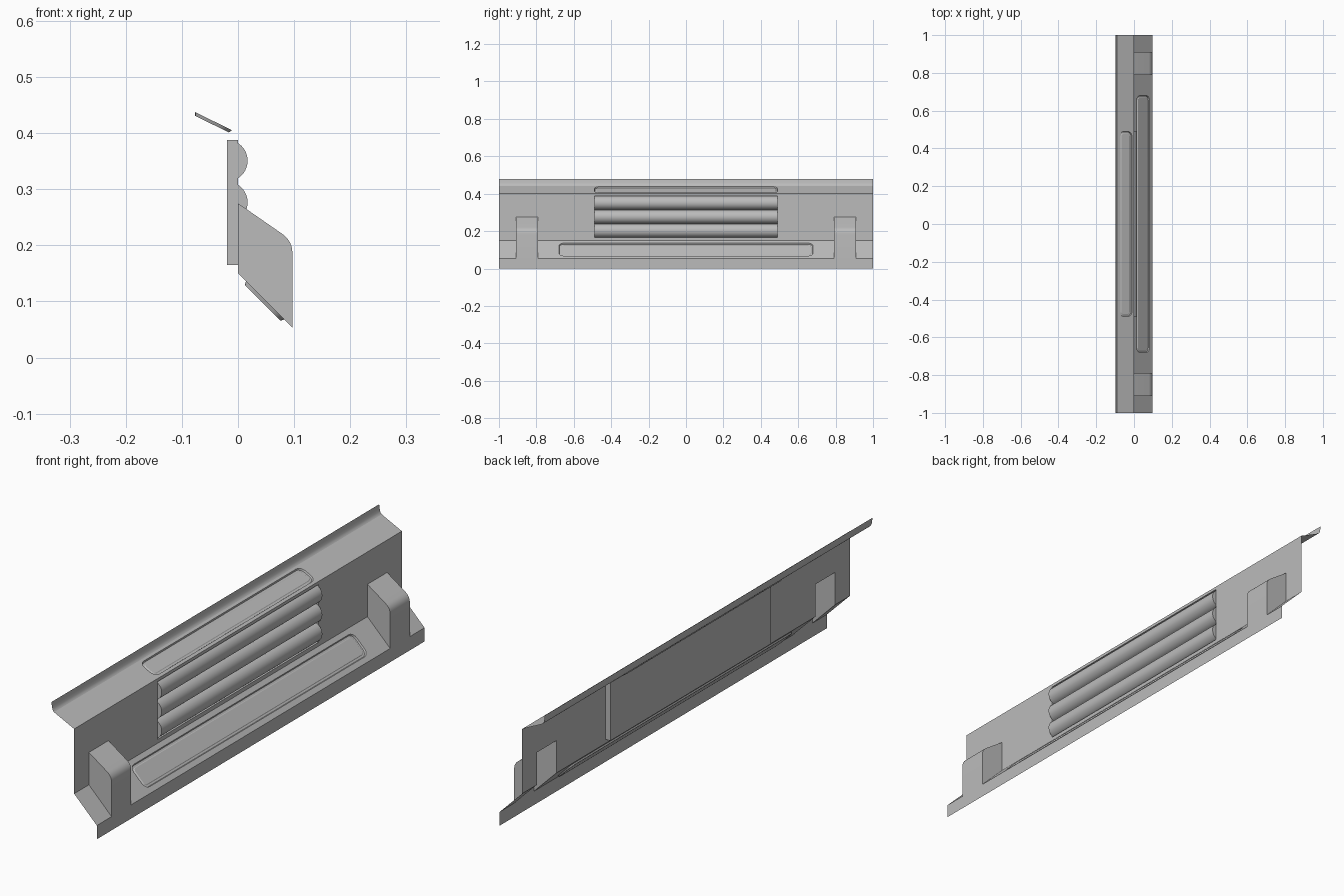
import bpy, bmesh, math
from mathutils import Vector

if "Cube" in bpy.data.objects:
    bpy.data.objects.remove(bpy.data.objects["Cube"], do_unlink=True)

grey = bpy.data.materials.new("panel grey")
grey.use_nodes = True
COLOUR = (0.5, 0.5, 0.5, 1)
grey.diffuse_color = COLOUR
grey.node_tree.nodes["Principled BSDF"].inputs["Base Color"].default_value = COLOUR

# Main section sizes
HALF = 1.0
WALL_TOP, WALL_BOTTOM = 0.40, 0.15
FRONT, LIP_TOP = 0.097, 0.053
FLANGE_END = (-0.086, 0.442)
BLOCK_IN, BLOCK_OUT, BLOCK_TOP = 0.79, 0.91, 0.275
REC_HALF, REC_LOW, REC_HIGH, REC_DEPTH = 0.49, 0.165, 0.388, 0.02


def finish(name, bm, toward=None, away=None):
    """Orient the faces by a direction or away from a point, and make the object."""
    bm.normal_update()
    for f in bm.faces:
        aim = Vector(toward) if toward else f.calc_center_median() - Vector(away)
        if f.normal.dot(aim) < 0:
            f.normal_flip()
    me = bpy.data.meshes.new(name)
    bm.to_mesh(me)
    bm.free()
    me.materials.append(grey)
    me.shade_smooth()
    me.set_sharp_from_angle(angle=math.radians(32))
    ob = bpy.data.objects.new(name, me)
    bpy.context.collection.objects.link(ob)
    return ob


def loop(bm, points):
    verts = [bm.verts.new(p) for p in points]
    edges = [bm.edges.new((verts[i - 1], verts[i])) for i in range(len(verts))]
    return verts, edges


def bridge(bm, a, b):
    for i in range(len(a)):
        bm.faces.new((a[i - 1], a[i], b[i], b[i - 1]))


def strip(name, profile, y0, y1, toward):
    """Sweep an x-z profile along y as a thin sheet."""
    bm = bmesh.new()
    rows = [[bm.verts.new((x, y, z)) for x, z in profile] for y in (y0, y1)]
    for i in range(len(profile) - 1):
        bm.faces.new((rows[0][i], rows[0][i + 1], rows[1][i + 1], rows[1][i]))
    return finish(name, bm, toward=toward)


def rounded(half_u, v0, v1, r, steps=4):
    """Rounded rectangle outline in (y, distance along slope)."""
    pts = []
    for k, (cu, cv) in enumerate(((half_u - r, v1 - r), (r - half_u, v1 - r),
                                  (r - half_u, v0 + r), (half_u - r, v0 + r))):
        for s in range(steps + 1):
            a = math.pi / 2 * (k + s / steps)
            pts.append((cu + r * math.cos(a), cv + r * math.sin(a)))
    return pts


def embossed_sheet(name, start, end, half, panel_half, m0, m1):
    """Sloping sheet holding a sunken panel with a bevelled rim."""
    a, b = Vector((start[0], 0, start[1])), Vector((end[0], 0, end[1]))
    d = (b - a).normalized()
    n = Vector((-d.z, 0, d.x))
    if n.z < 0:
        n = -n
    length = (b - a).length

    def at(u, v, depth=0):
        p = a + d * v - n * depth
        return (p.x, u, p.z)

    bm = bmesh.new()
    edges = loop(bm, [at(-half, 0), at(half, 0), at(half, length), at(-half, length)])[1]
    rim, rim_edges = loop(bm, [at(u, v) for u, v in rounded(panel_half, m0, length - m1, 0.025)])
    bmesh.ops.triangle_fill(bm, edges=edges + rim_edges, use_beauty=True)
    last = rim
    for inset, depth in ((0.003, 0.006), (0.010, 0.006), (0.013, 0.004)):
        ring = [bm.verts.new(at(u, v, depth)) for u, v in
                rounded(panel_half - inset, m0 + inset, length - m1 - inset, 0.025 - inset)]
        bridge(bm, last, ring)
        last = ring
    bm.faces.new(last)
    return finish(name, bm, toward=n)


# Upright wall with notches for the blocks and an opening for the ribs
bm = bmesh.new()
right_half = [(BLOCK_IN, WALL_BOTTOM), (BLOCK_IN, BLOCK_TOP), (BLOCK_OUT, BLOCK_TOP),
              (BLOCK_OUT, WALL_BOTTOM), (HALF, WALL_BOTTOM), (HALF, WALL_TOP)]
outline = right_half + [(-y, z) for y, z in reversed(right_half)]
opening = [(-REC_HALF, REC_LOW), (REC_HALF, REC_LOW), (REC_HALF, REC_HIGH), (-REC_HALF, REC_HIGH)]
wall_edges = loop(bm, [(0, y, z) for y, z in outline])[1]
wall_edges += loop(bm, [(0, y, z) for y, z in opening])[1]
bmesh.ops.triangle_fill(bm, edges=wall_edges, use_beauty=True)
finish("upright_wall", bm, toward=(1, 0, 0))

# Shallow tray behind the opening
bm = bmesh.new()
front_ring = [bm.verts.new((0, y, z)) for y, z in opening]
back_ring = [bm.verts.new((-REC_DEPTH, y, z)) for y, z in opening]
bridge(bm, front_ring, back_ring)
bm.faces.new(back_ring)
tray = finish("rib_tray", bm, away=(0, 0, (REC_LOW + REC_HIGH) / 2))
tray.data.flip_normals()

# Three half-round ribs
pitch = (REC_HIGH - REC_LOW) / 3
for i in range(3):
    zc = REC_LOW + pitch * (i + 0.5)
    bm = bmesh.new()
    arc = [(pitch / 2 * math.cos(math.pi * (k / 20 - 0.5)) - REC_DEPTH,
            zc + pitch / 2 * math.sin(math.pi * (k / 20 - 0.5))) for k in range(21)]
    ends = [[bm.verts.new((x, y, z)) for x, z in arc] for y in (-REC_HALF, REC_HALF)]
    bridge(bm, *ends)
    for e in ends:
        bm.faces.new(e)
    finish(f"rib_{i + 1}", bm, away=(-REC_DEPTH / 2, 0, zc))

# Top flange with its sunken panel and upturned rim
embossed_sheet("top_flange", (0, WALL_TOP), FLANGE_END, HALF, REC_HALF, 0.012, 0.010)
strip("top_rim", [FLANGE_END, (-0.090, 0.446), (-0.093, 0.453), (-0.095, 0.463), (-0.097, 0.478)],
      -HALF, HALF, (1, 0, 0.5))

# Lower slope, its end pieces and the front lip
slope = [(0, WALL_BOTTOM), (FRONT, LIP_TOP)]
embossed_sheet("lower_slope", *slope, BLOCK_IN, 0.68, 0.020, 0.021)
for side, label in ((1, "back"), (-1, "front")):
    strip(f"{label}_slope_end", slope, side * BLOCK_OUT, side * HALF, (1, 0, 1))
strip("front_lip", [(FRONT, LIP_TOP), (FRONT, 0)], -HALF, HALF, (1, 0, 0))

# Hollow blocks with a rounded upper corner, open behind
corner, before, after = Vector((FRONT, 0.208)), Vector((0.078, 0.221)), Vector((FRONT, 0.186))
top_line = [Vector((0, BLOCK_TOP))]
for k in range(7):
    t = k / 6
    top_line.append(before * (1 - t) ** 2 + corner * 2 * t * (1 - t) + after * t * t)
top_line.append(Vector((FRONT, LIP_TOP)))
for side, label in ((1, "back"), (-1, "front")):
    bm = bmesh.new()
    rows = [[bm.verts.new((p.x, side * y, p.y)) for p in top_line] for y in (BLOCK_IN, BLOCK_OUT)]
    for i in range(len(top_line) - 1):
        bm.faces.new((rows[0][i], rows[0][i + 1], rows[1][i + 1], rows[1][i]))
    for row, y in zip(rows, (BLOCK_IN, BLOCK_OUT)):
        bm.faces.new(row + [bm.verts.new((0, side * y, WALL_BOTTOM))])
    finish(f"{label}_block", bm, away=(0.04, side * (BLOCK_IN + BLOCK_OUT) / 2, 0.17))
